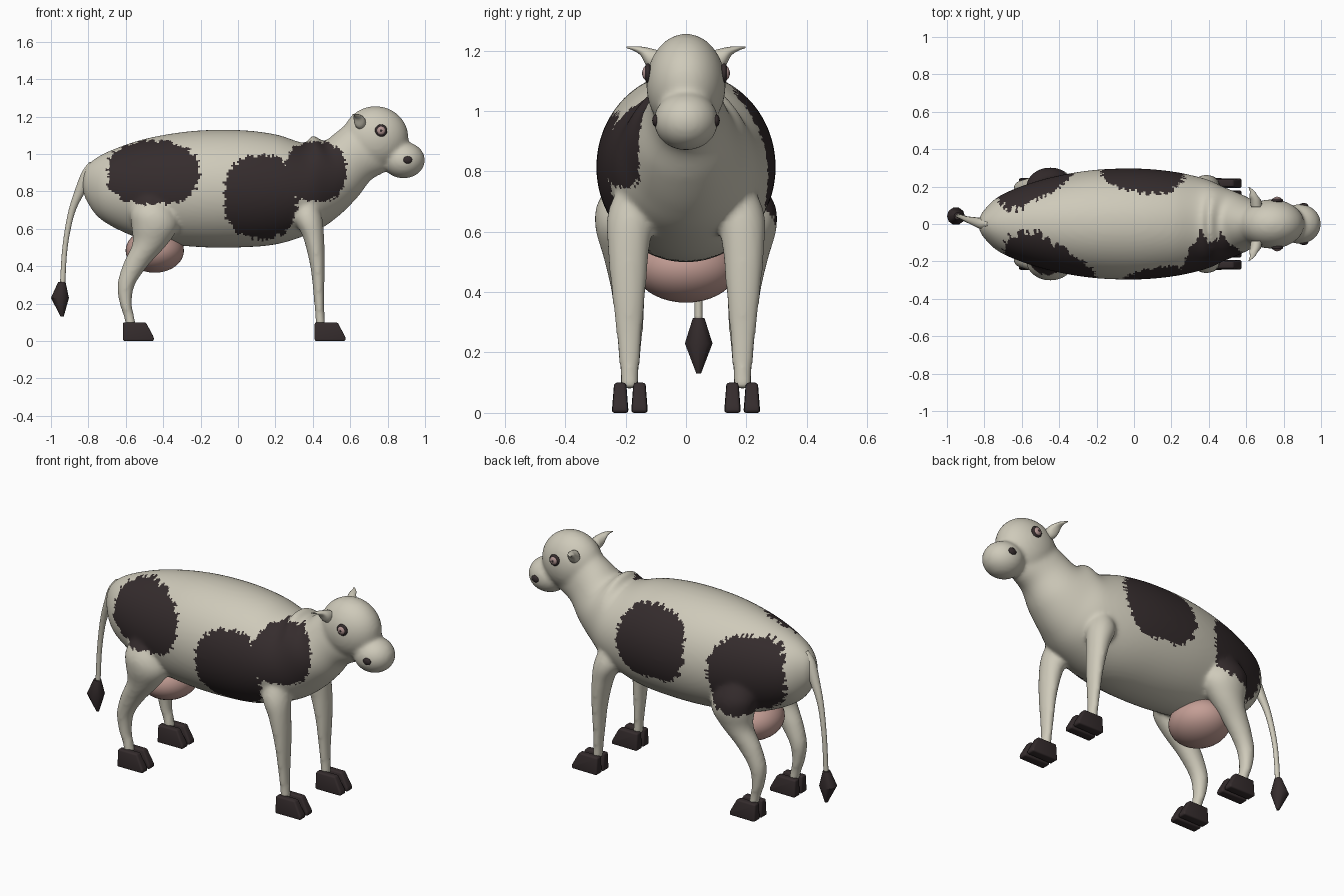
import bpy, bmesh, math, random
from mathutils import Vector, Matrix

random.seed(4)
cube = bpy.data.objects.get("Cube")
if cube:
    bpy.data.objects.remove(cube)


def material(name, rgb):
    m = bpy.data.materials.new(name)
    m.use_nodes = True
    m.diffuse_color = (*rgb, 1)
    bsdf = m.node_tree.nodes["Principled BSDF"]
    bsdf.inputs["Base Color"].default_value = (*rgb, 1)
    bsdf.inputs["Roughness"].default_value = 0.7
    return m


CREAM = material("cream hide", (0.62, 0.59, 0.49))
DARK = material("dark brown", (0.035, 0.025, 0.026))
PINK = material("udder pink", (0.55, 0.34, 0.30))
IRIS = material("iris rose", (0.45, 0.30, 0.29))


def finish(name, bm, mat, angle=180):
    bmesh.ops.recalc_face_normals(bm, faces=bm.faces)
    me = bpy.data.meshes.new(name)
    bm.to_mesh(me)
    bm.free()
    me.materials.append(mat)
    me.shade_smooth()
    if angle < 180:
        me.set_sharp_from_angle(angle=math.radians(angle))
    ob = bpy.data.objects.new(name, me)
    bpy.context.collection.objects.link(ob)
    return ob


def spline(points, steps):
    """Catmull-Rom through equally long tuples."""
    pts = [Vector(p) for p in points]
    out = []
    for i in range(len(pts) - 1):
        a, b, c, d = pts[max(i - 1, 0)], pts[i], pts[i + 1], pts[min(i + 2, len(pts) - 1)]
        for k in range(steps):
            t = k / steps
            out.append(0.5 * (2 * b + (c - a) * t + (2 * a - 5 * b + 4 * c - d) * t * t
                              + (3 * b - a - 3 * c + d) * t ** 3))
    return out + [pts[-1]]


def loft(bm, rings, sides):
    """Skin elliptical rings, each given as centre and two half axes."""
    loops = []
    for c, u, v in rings:
        loops.append([bm.verts.new(c + u * math.cos(a) + v * math.sin(a))
                      for a in (math.tau * i / sides for i in range(sides))])
    for p, q in zip(loops, loops[1:]):
        for i in range(sides):
            j = (i + 1) % sides
            bm.faces.new((p[i], p[j], q[j], q[i]))
    bm.faces.new(loops[0])
    bm.faces.new(loops[-1])


def limb(bm, stations, side=1, steps=6, sides=24):
    """Stations are x, y, z, x radius, y radius; rings stay level."""
    loft(bm, [(Vector((s[0], side * s[1], s[2])), Vector((s[3], 0, 0)), Vector((0, s[4], 0)))
              for s in spline(stations, steps)], sides)


def ball(bm, centre, radii, segments=32):
    m = Matrix.Translation(centre) @ Matrix.Diagonal((*radii, 1))
    bmesh.ops.create_uvsphere(bm, u_segments=segments, v_segments=segments // 2, radius=1, matrix=m)


# Torso and neck: top x, top z, bottom x, bottom z, half width
TORSO = [(-.83, .88, -.83, .82, .02), (-.80, .945, -.81, .75, .07), (-.70, 1.01, -.72, .64, .155),
         (-.50, 1.08, -.5, .54, .235), (-.25, 1.122, -.25, .505, .285), (0, 1.128, 0, .5, .297),
         (.2, 1.105, .22, .52, .28), (.35, 1.06, .42, .59, .24), (.40, 1.1, .54, .67, .20),
         (.46, 1.07, .64, .77, .165), (.53, 1.12, .71, .86, .13), (.61, 1.18, .78, .90, .11),
         (.68, 1.2, .82, .93, .10)]
FRONT_LEG = [(.36, .15, .78, .05, .06), (.375, .18, .66, .075, .08), (.405, .19, .55, .056, .07),
             (.425, .19, .4, .039, .057), (.432, .188, .25, .029, .042),
             (.438, .187, .13, .025, .032), (.442, .187, .08, .026, .034)]
HIND_LEG = [(-.46, .17, .78, .08, .07), (-.455, .195, .69, .12, .1), (-.445, .2, .61, .125, .1),
            (-.47, .2, .52, .095, .075), (-.545, .192, .41, .07, .057), (-.598, .187, .3, .047, .047),
            (-.6, .187, .2, .033, .038), (-.582, .187, .13, .028, .032), (-.572, .187, .08, .028, .034)]
TAIL = [(-.785, 0, .957, .01, .01), (-.8, 0, .9, .036, .03), (-.845, .012, .8, .029, .024),
        (-.892, .025, .68, .018, .016), (-.925, .038, .5, .014, .013), (-.938, .042, .3, .014, .013)]

bm = bmesh.new()
rings = []
for xt, zt, xb, zb, w in spline(TORSO, 6):
    top, low = Vector((xt, 0, zt)), Vector((xb, 0, zb))
    rings.append(((top + low) / 2, Vector((0, w, 0)), (top - low) / 2))
loft(bm, rings, 64)
ball(bm, (.735, 0, 1.087), (.177, .132, .169))   # skull
ball(bm, (.885, 0, .967), (.115, .107, .098))    # muzzle
for side in (1, -1):
    limb(bm, FRONT_LEG, side)
    limb(bm, HIND_LEG, side)
body = finish("body", bm, CREAM)

# Fuse the parts into one smooth skin
remesh = body.modifiers.new("fuse", "REMESH")
remesh.mode = "VOXEL"
remesh.voxel_size = 0.011
smooth = body.modifiers.new("soften", "SMOOTH")
smooth.factor = 0.5
smooth.iterations = 10
graph = bpy.context.evaluated_depsgraph_get()
skin = bpy.data.meshes.new_from_object(body.evaluated_get(graph))
body.modifiers.clear()
body.data = skin
skin.materials.clear()
skin.materials.append(CREAM)
skin.materials.append(DARK)
skin.shade_smooth()

# Ragged hide patches: side, centre x, centre z, radius x, radius z
PATCHES = [(-1, -.455, .9, .25, .17), (-1, .12, .77, .195, .225), (-1, .415, .905, .165, .16),
           (1, .045, .875, .225, .195), (1, -.53, .82, .21, .21)]
BINS = 110
ragged = [[random.uniform(.93, 1.05) for _ in range(BINS)] for _ in PATCHES]
for face in skin.polygons:
    x, y, z = face.center
    face.material_index = 0
    for (side, cx, cz, rx, rz), teeth in zip(PATCHES, ragged):
        dx, dz = (x - cx) / rx, (z - cz) / rz
        if y * side > 0.03 and (abs(dx) ** 2.5 + abs(dz) ** 2.5) ** .4 < \
                teeth[int((math.atan2(dz, dx) / math.tau + .5) * BINS) % BINS]:
            face.material_index = 1

# Tail with a faceted tuft
bm = bmesh.new()
limb(bm, TAIL, sides=16)
finish("tail", bm, CREAM)
bm = bmesh.new()
limb(bm, [(-.942, .042, .315, .02, .02), (-.952, .042, .23, .048, .048),
          (-.94, .042, .13, .008, .008)], steps=1, sides=10)
finish("tail_tuft", bm, DARK, 40)

# Udder
bm = bmesh.new()
ball(bm, (-.445, 0, .483), (.156, .172, .118), 40)
finish("udder", bm, PINK)

# Cloven hooves, two tapered toes each
TOE = [(0, 0), (.165, 0), (.165, .02), (.122, .1), (0, .1)]


def toe(name, heel, y):
    bm = bmesh.new()
    walls = []
    for s in (1, -1):
        walls.append([bm.verts.new((heel + x, y + s * (.028 - .08 * z - .03 * max(x - .1, 0)), z))
                      for x, z in TOE])
        bm.faces.new(walls[-1])
    n = len(TOE)
    for i in range(n):
        j = (i + 1) % n
        bm.faces.new((walls[0][i], walls[0][j], walls[1][j], walls[1][i]))
    bmesh.ops.bevel(bm, geom=bm.edges[:], offset=.009, segments=3, profile=.5, affect="EDGES")
    finish(name, bm, DARK, 50)


for side, word in ((1, "left"), (-1, "right")):
    for end, heel in (("front", .41), ("hind", -.615)):
        for part, y in (("inner", .154), ("outer", .218)):
            toe(f"{end}_{word}_{part}_toe", heel, side * y)
    # Eye: dark rim, iris, pupil
    for part, r, out, mat in (("rim", .033, .126, DARK), ("iris", .023, .132, IRIS),
                              ("pupil", .011, .138, DARK)):
        bm = bmesh.new()
        ball(bm, (.765, side * out, 1.125), (r, .013 if part != "pupil" else .008, r), 20)
        finish(f"{word}_eye_{part}", bm, mat)
    bm = bmesh.new()
    ball(bm, (.907, side * .1, .968), (.025, .012, .02), 16)
    finish(f"{word}_nostril", bm, DARK)
    # Small pointed ear, lofted sideways
    bm = bmesh.new()
    ear = [(.655, .09, 1.165, .03, .035), (.65, .125, 1.175, .03, .034), (.64, .15, 1.198, .022, .015),
           (.632, .175, 1.207, .013, .007), (.615, .197, 1.211, .003, .003)]
    loft(bm, [(Vector((s[0], side * s[1], s[2])), Vector((s[3], 0, 0)), Vector((0, 0, s[4])))
              for s in spline(ear, 5)], 16)
    finish(f"{word}_ear", bm, CREAM)
